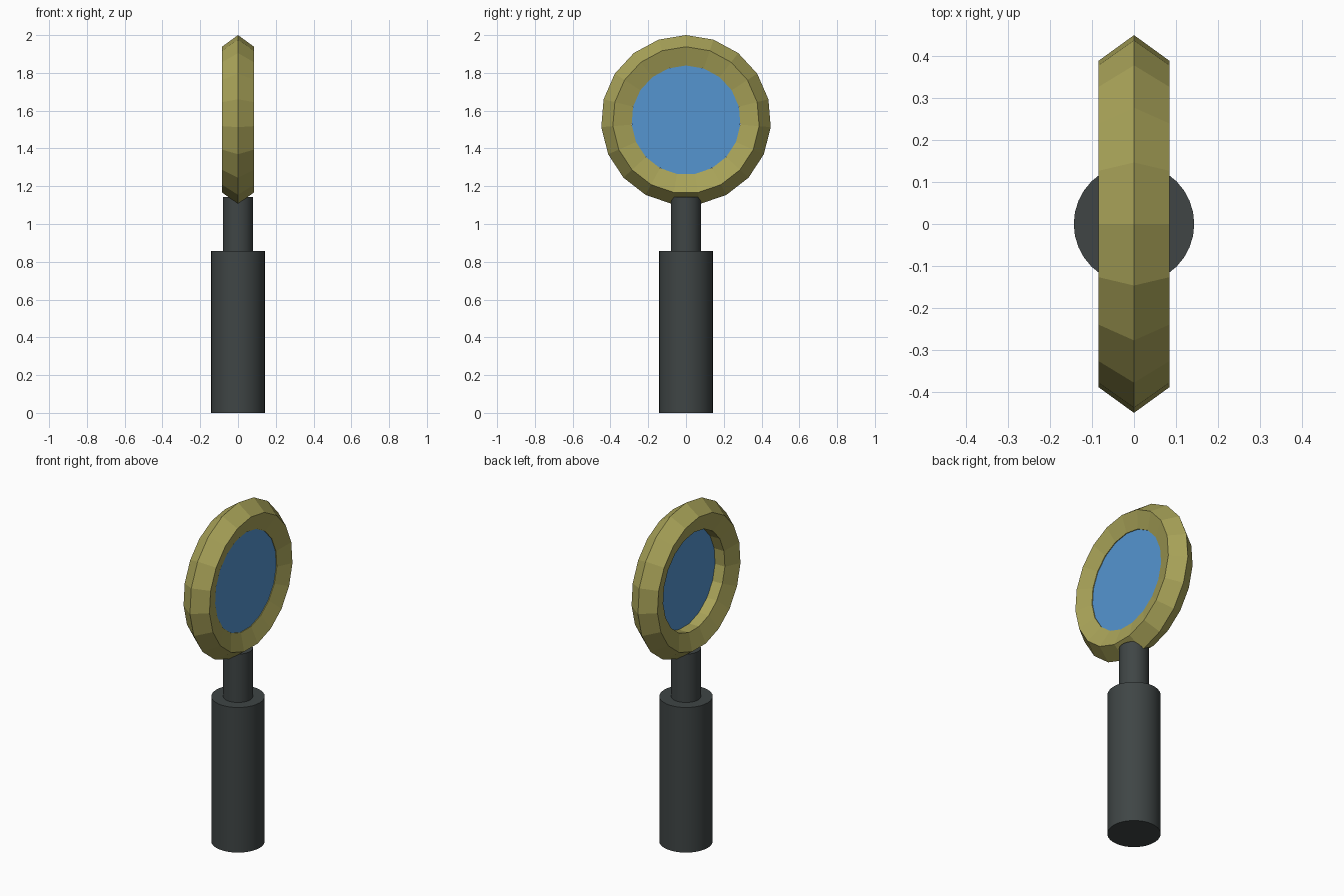
import bpy
from math import radians

cube = bpy.data.objects.get("Cube")
if cube:
    bpy.data.objects.remove(cube, do_unlink=True)


def make_material(name, rgb):
    mat = bpy.data.materials.new(name)
    mat.use_nodes = True
    color = (*rgb, 1)
    mat.diffuse_color = color
    mat.node_tree.nodes["Principled BSDF"].inputs["Base Color"].default_value = color
    return mat


def finish(name, mat, smooth=True):
    obj = bpy.context.object
    obj.name = name
    obj.data.materials.append(mat)
    if smooth:
        bpy.ops.object.shade_smooth_by_angle(angle=radians(30))
    return obj


def rod(name, mat, radius, bottom, top):
    bpy.ops.mesh.primitive_cylinder_add(
        vertices=32, radius=radius, depth=top - bottom,
        location=(0, 0, (bottom + top) / 2))
    return finish(name, mat)


charcoal = make_material("charcoal", (0.05, 0.06, 0.06))
brass = make_material("olive_brass", (0.40, 0.37, 0.10))
glass = make_material("blue_glass", (0.09, 0.30, 0.63))

CENTRE = 1.55
SIDEWAYS = (0, radians(-90), 0)

# Grip and narrower neck
rod("handle", charcoal, 0.143, 0, 0.857)
rod("neck", charcoal, 0.08, 0.857, 1.143)

# Faceted ring with a five-sided section, ridge pointing outward
bpy.ops.mesh.primitive_torus_add(
    major_segments=19, minor_segments=5, major_radius=0.361, minor_radius=0.089,
    location=(0, 0, CENTRE), rotation=SIDEWAYS)
finish("rim", brass, smooth=False)

# Lens, sitting close to the left opening of the rim
bpy.ops.mesh.primitive_cylinder_add(
    vertices=32, radius=0.289, depth=0.036,
    location=(0.03, 0, CENTRE), rotation=SIDEWAYS)
finish("lens", glass)
